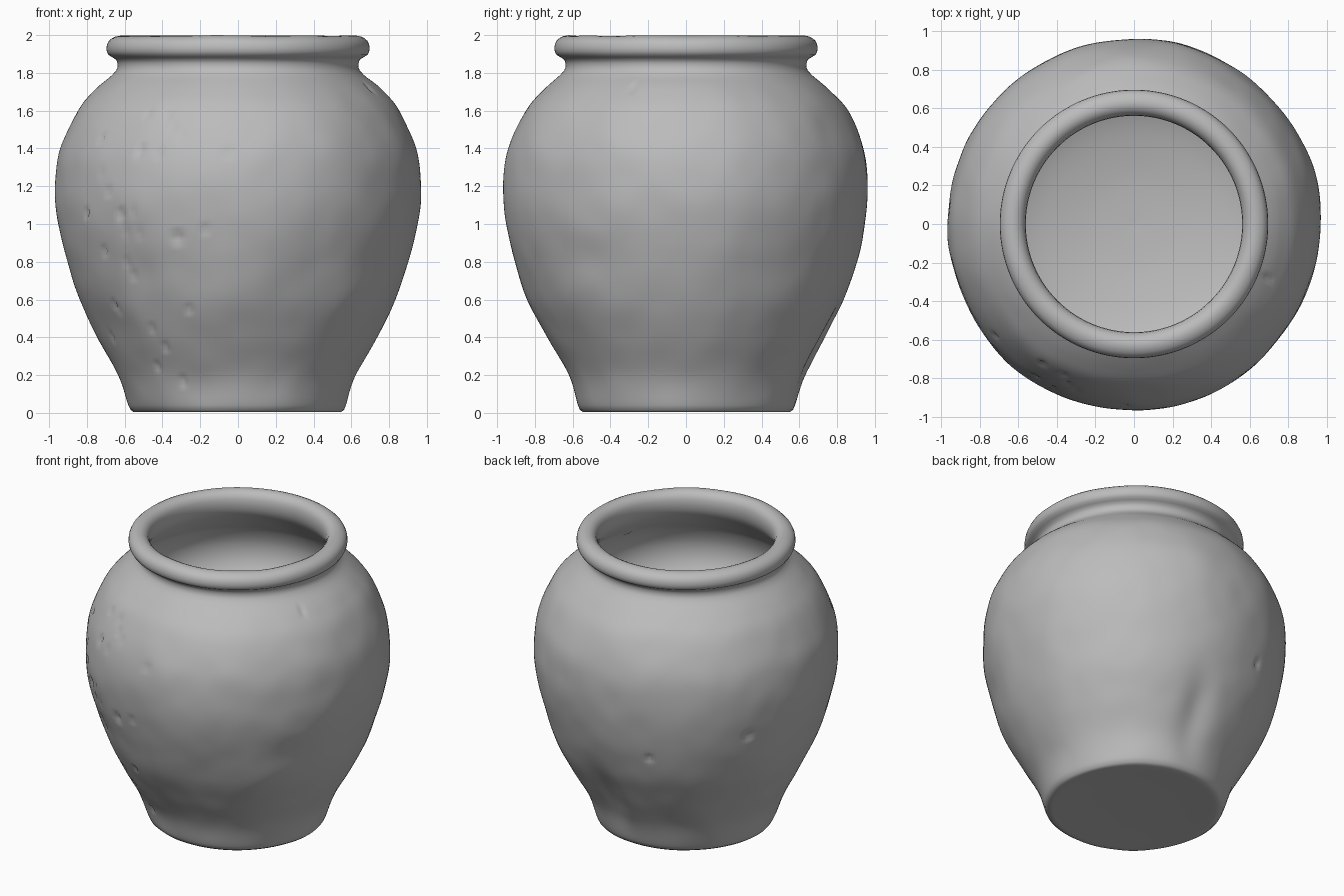
import bpy, bmesh, math, random
from mathutils import Vector, noise

cube = bpy.data.objects.get("Cube")
if cube:
    bpy.data.objects.remove(cube, do_unlink=True)

SEGMENTS = 288
random.seed(4)

# Profile (radius, height): underside, belly, neck, rolled rim, inner bowl
PROFILE = [(0, .015), (.3, .012), (.52, .005), (.555, .01), (.575, .04), (.63, .2), (.74, .4),
           (.84, .6), (.905, .8), (.95, 1.0), (.965, 1.2), (.942, 1.4), (.855, 1.6),
           (.76, 1.71), (.665, 1.79), (.638, 1.83), (.645, 1.87), (.685, 1.895),
           (.697, 1.93), (.685, 1.97), (.65, 1.993), (.61, 1.995), (.575, 1.97), (.562, 1.92),
           (.575, 1.85), (.63, 1.77), (.71, 1.67), (.75, 1.55), (.73, 1.43), (.65, 1.33),
           (.5, 1.26), (.25, 1.21), (0, 1.195)]


def smooth_path(points, spacing=.028):
    """Catmull-Rom curve through the points."""
    pts = [Vector(p) for p in points]
    pts = [pts[0]] + pts + [pts[-1]]
    path = []
    for a, b, c, d in zip(pts, pts[1:], pts[2:], pts[3:]):
        steps = max(2, round((c - b).length / spacing))
        for i in range(steps):
            t = i / steps
            path.append(.5 * (2 * b + (c - a) * t + (2 * a - 5 * b + 4 * c - d) * t * t
                              + (3 * b - a - 3 * c + d) * t ** 3))
    return path + [pts[-1]]


# Worn areas: angle in degrees, height, width, tall, depth
DENTS = [(83, .38, .10, .22, .03), (-70, .55, .25, .3, .012), (-125, .75, .12, .2, .012),
         (-150, .45, .15, .15, .015), (-112, .15, .12, .1, .012), (-35, .8, .25, .12, .01)]
# Worn pits clustered on the right front, a few elsewhere
for _ in range(26):
    DENTS.append((random.gauss(-130, 16), random.uniform(.1, 1.7), .018, .013, .016))
DENTS += [(-110, .93, .03, .02, .025), (-130, 1.05, .02, .02, .025), (-22, 1.72, .016, .016, .025),
          (150, .95, .03, .02, .02), (110, .8, .02, .02, .02), (-93, 1.38, .03, .02, .01)]


def wear(co):
    """Outward offset of the outer wall at a point."""
    angle = math.atan2(co.y, co.x)
    radius = math.hypot(co.x, co.y)
    offset = .012 * noise.noise(co * 2.2) + .004 * noise.noise(co * 6)
    for deg, z, wide, tall, depth in DENTS:
        dz = (co.z - z) / tall
        if abs(dz) < 3:
            turn = math.remainder(angle - math.radians(deg), math.tau)
            offset -= depth * math.exp(-dz * dz - (turn * radius / wide) ** 2)
    return offset


# Jar spun from its profile
path = smooth_path(PROFILE)
bm = bmesh.new()
chain = [bm.verts.new((max(p.x, 0), 0, p.y)) for p in path]
edges = [bm.edges.new(pair) for pair in zip(chain, chain[1:])]
bmesh.ops.spin(bm, geom=chain + edges, cent=(0, 0, 0), axis=(0, 0, 1),
               angle=math.tau, steps=SEGMENTS, use_merge=True)
bmesh.ops.remove_doubles(bm, verts=bm.verts, dist=.0002)

# Weathering of the outer wall, gentle wobble on the rim
for v in bm.verts:
    radius = math.hypot(v.co.x, v.co.y)
    if radius < .52:
        continue
    out = Vector((v.co.x, v.co.y, 0)) / radius
    inner = v.co.z > 1.2 and radius < .77 and (v.co.z < 1.7 or radius < .6)
    if v.co.z < 1.78 and not inner:
        v.co += out * wear(v.co) * min(1, (1.78 - v.co.z) / .06)
    elif v.co.z > 1.86:
        v.co.z += .005 * noise.noise(out * 2.5) * (v.co.z - 1.86) / .14
bmesh.ops.recalc_face_normals(bm, faces=bm.faces)

mesh = bpy.data.meshes.new("jar")
bm.to_mesh(mesh)
bm.free()
jar = bpy.data.objects.new("jar", mesh)
bpy.context.collection.objects.link(jar)

# Plain clay colour
clay = bpy.data.materials.new("grey clay")
clay.use_nodes = True
clay.diffuse_color = (.5, .5, .5, 1)
clay.node_tree.nodes["Principled BSDF"].inputs["Base Color"].default_value = (.5, .5, .5, 1)
mesh.materials.append(clay)

bpy.context.view_layer.objects.active = jar
jar.select_set(True)
bpy.ops.object.shade_smooth_by_angle(angle=math.radians(50))
